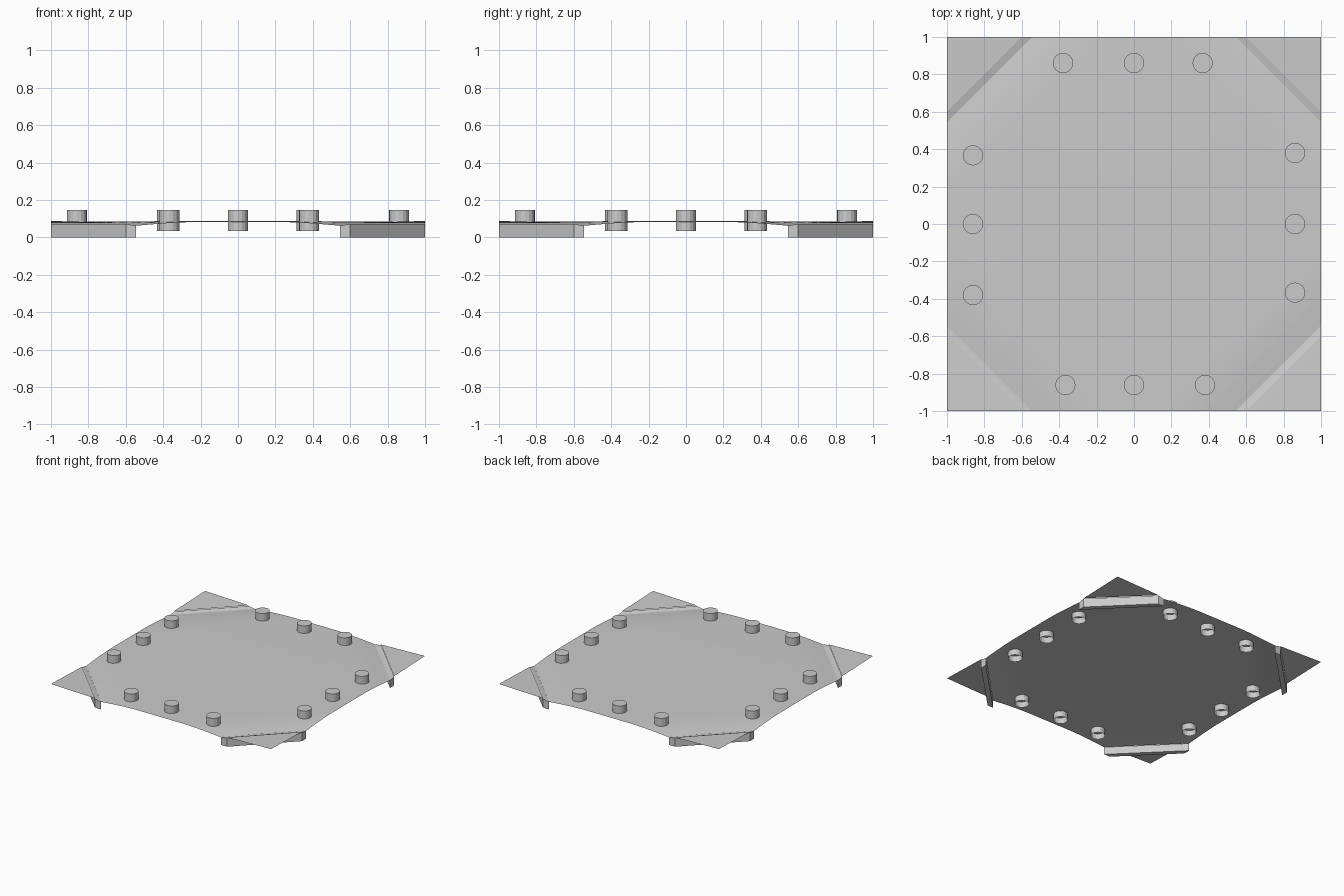
import bpy, bmesh, math
from mathutils import Vector, Matrix

if "Cube" in bpy.data.objects:
    bpy.data.objects.remove(bpy.data.objects["Cube"])

INNER, OUTER = 0.545, 0.60   # where the corner bars cross the sheet edge


def finish(name, bm, angle=None, recalc=True):
    if recalc:
        bmesh.ops.recalc_face_normals(bm, faces=bm.faces[:])
    me = bpy.data.meshes.new(name)
    bm.to_mesh(me)
    bm.free()
    ob = bpy.data.objects.new(name, me)
    bpy.context.collection.objects.link(ob)
    if angle is not None:
        bpy.context.view_layer.objects.active = ob
        ob.select_set(True)
        bpy.ops.object.shade_smooth_by_angle(angle=angle)
        ob.select_set(False)
    return ob


# Thin main sheet: square grid with cut corners, bending down towards the bars
bm = bmesh.new()
bmesh.ops.create_grid(bm, x_segments=32, y_segments=32, size=1)
for k in range(8):
    # cuts along the bends, the last four remove the corners
    a = math.radians(45 + 90 * (k % 4))
    n = Vector((math.cos(a), math.sin(a), 0))
    dist = (1.38 if k < 4 else 1 + INNER) / math.sqrt(2)
    bmesh.ops.bisect_plane(bm, geom=bm.verts[:] + bm.edges[:] + bm.faces[:],
                           plane_co=n * dist, plane_no=n, clear_outer=(k >= 4))
for v in bm.verts:
    x, y = v.co.x, v.co.y
    t = min(1, max(0, (abs(x) + abs(y) - 1.2) / (1 + INNER - 1.2)))
    v.co.z = 0.087 - 0.004 * max(abs(x), abs(y)) ** 2 - 0.021 * t ** 1.6
finish("sheet", bm, math.radians(30), recalc=False)

# Corner bars and the triangular flaps outside them
for i in range(4):
    rot = Matrix.Rotation(math.radians(90 * i), 4, 'Z')
    bm = bmesh.new()
    foot = [(INNER, 1, 0.062), (OUTER, 1, 0.072), (1, OUTER, 0.072), (1, INNER, 0.062)]
    low = [bm.verts.new((x, y, 0)) for x, y, z in foot]
    top = [bm.verts.new(p) for p in foot]
    bm.faces.new(low)
    bm.faces.new(top)
    for j in range(4):
        k = (j + 1) % 4
        bm.faces.new((low[j], low[k], top[k], top[j]))
    bm.transform(rot)
    finish("corner_bar", bm)

    bm = bmesh.new()
    pts = [(OUTER, 1, 0.076), (1, OUTER, 0.076), (1, 1, 0.088)]
    bm.faces.new([bm.verts.new(p) for p in pts])
    bm.transform(rot)
    finish("corner_flap", bm, recalc=False)

    # Edge pegs: capped on top, open below
    for off in (-0.367, 0, 0.38):
        bm = bmesh.new()
        bmesh.ops.create_cone(bm, cap_ends=True, segments=16,
                              radius1=0.054, radius2=0.054, depth=0.112)
        bottom = [f for f in bm.faces if f.normal.z < -0.9]
        bmesh.ops.delete(bm, geom=bottom, context='FACES_ONLY')
        bm.transform(rot @ Matrix.Translation((0.861, off, 0.09)))
        finish("edge_peg", bm, recalc=False)
